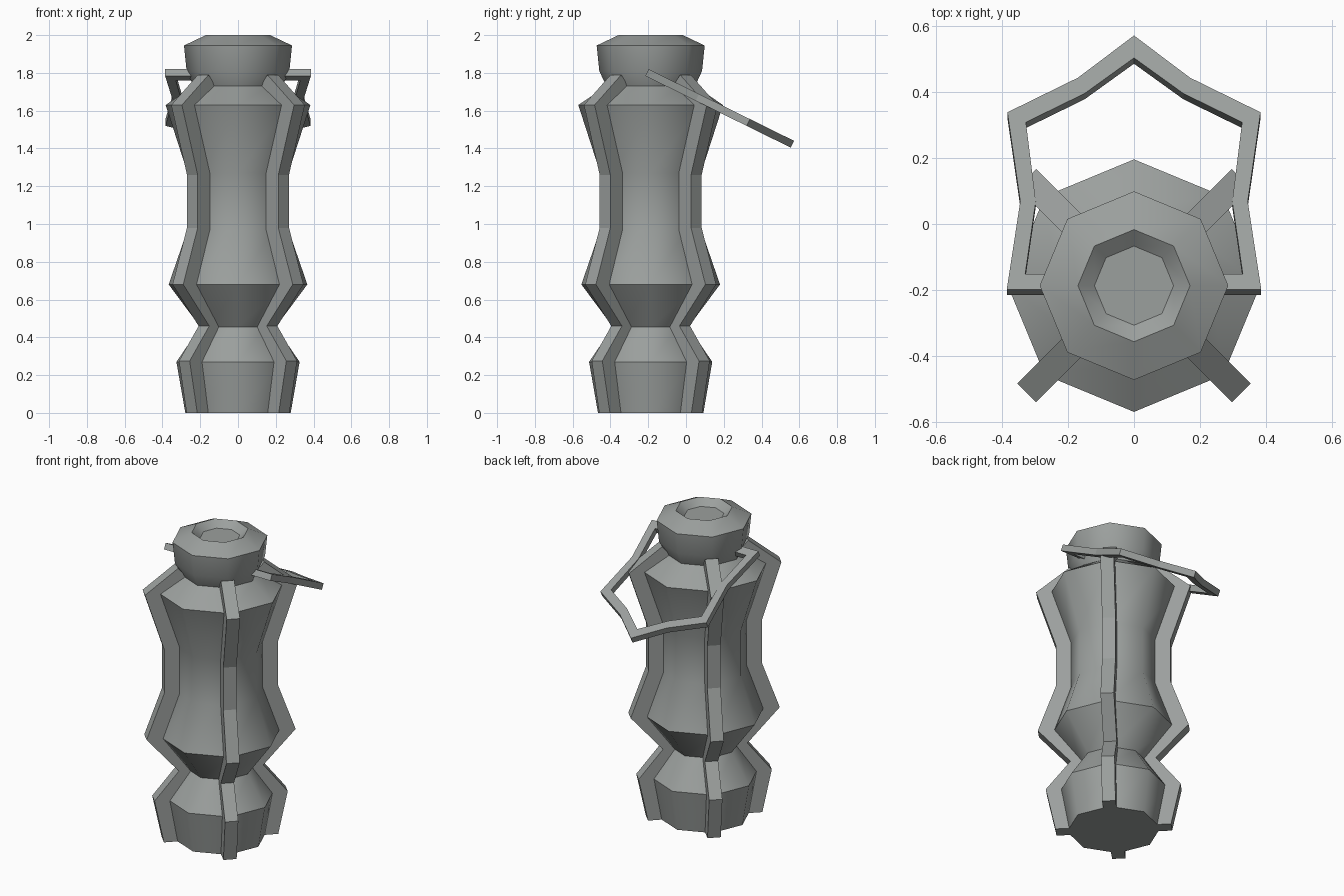
import bpy, bmesh, math
from mathutils import Vector, Matrix

if "Cube" in bpy.data.objects:
    bpy.data.objects.remove(bpy.data.objects["Cube"])

AXIS_Y = -0.187

grey = bpy.data.materials.new("plain_grey")
grey.use_nodes = True
COLOUR = (0.33, 0.35, 0.34, 1)
grey.diffuse_color = COLOUR
grey.node_tree.nodes["Principled BSDF"].inputs["Base Color"].default_value = COLOUR


def finish(bm, name):
    bmesh.ops.recalc_face_normals(bm, faces=bm.faces)
    mesh = bpy.data.meshes.new(name)
    bm.to_mesh(mesh)
    bm.free()
    mesh.materials.append(grey)
    obj = bpy.data.objects.new(name, mesh)
    bpy.context.collection.objects.link(obj)
    return obj


def lathe(name, profile, sides=8):
    """Eight-sided turned shape; profile rows are (radius, z, sharp)."""
    bm = bmesh.new()
    rings = []
    for r, z, _ in profile:
        rings.append([bm.verts.new((r * math.cos(math.tau * i / sides),
                                    AXIS_Y + r * math.sin(math.tau * i / sides), z))
                      for i in range(sides)])
    for low, high in zip(rings, rings[1:]):
        for i in range(sides):
            j = (i + 1) % sides
            bm.faces.new((low[i], low[j], high[j], high[i]))
    bm.faces.new(rings[0][::-1])
    bm.faces.new(rings[-1])
    for f in bm.faces:
        f.smooth = True
    for ring, row in zip(rings, profile):
        if row[2]:
            for i in range(sides):
                bm.edges.get((ring[i], ring[(i + 1) % sides])).smooth = False
    return finish(bm, name)


def slab(bm, outline, place, half):
    """Closed solid strip: outline is pairs of (outer, inner) points."""
    rows = []
    for outer, inner in outline:
        rows.append([bm.verts.new(place(p, s * half))
                     for p, s in ((outer, -1), (outer, 1), (inner, 1), (inner, -1))])
    for a, b in zip(rows, rows[1:]):
        for i in range(4):
            j = (i + 1) % 4
            bm.faces.new((a[i], a[j], b[j], b[i]))
    bm.faces.new(rows[0][::-1])
    bm.faces.new(rows[-1])


# Body, neck and hollow cap
lathe("body", [(0.279, 0, True), (0.326, 0.27, True), (0.2, 0.455, True),
               (0.367, 0.68, True), (0.267, 0.97, False), (0.267, 1.27, False),
               (0.383, 1.63, True), (0.235, 1.73, True)])
lathe("cap", [(0.235, 1.73, True), (0.272, 1.81, False), (0.286, 1.945, True),
              (0.17, 2.0, True), (0.12, 1.96, True)])

# Four ribs following the body on the diagonals
rib_profile = [((0.345, 0), (0.2, 0)), ((0.402, 0.275), (0.25, 0.27)),
               ((0.255, 0.46), (0.14, 0.455)), ((0.45, 0.68), (0.28, 0.68)),
               ((0.342, 0.98), (0.2, 0.98)), ((0.342, 1.26), (0.2, 1.27)),
               ((0.46, 1.63), (0.3, 1.6)), ((0.26, 1.79), (0.2, 1.72))]
for k, name in enumerate(("back_left_rib", "back_right_rib", "front_right_rib", "front_left_rib")):
    turn = Matrix.Rotation(math.radians(45 + 90 * k), 3, "Z")

    def place_rib(p, side):
        return turn @ Vector((p[0], side, p[1])) + Vector((0, AXIS_Y, 0))
    rib = bmesh.new()
    slab(rib, rib_profile, place_rib, 0.04)
    finish(rib, name)

# Tilted carrying loop, hinged at both sides of the cap
SLOPE = -0.493
normal = Vector((0, -SLOPE, 1)).normalized()


def place_loop(p, side):
    return Vector((p[0], p[1], 1.70 + SLOPE * p[1])) + normal * side


half_loop = [((0.24, -0.207), (0.24, -0.16)), ((0.386, -0.207), (0.33, -0.16)),
             ((0.345, 0.06), (0.298, 0.06)), ((0.384, 0.33), (0.328, 0.3)),
             ((0.17, 0.435), (0.15, 0.387))]
tip = [((0, 0.563), (0, 0.495))]
mirrored = [((-o[0], o[1]), (-i[0], i[1])) for o, i in reversed(half_loop)]
loop = bmesh.new()
slab(loop, half_loop + tip + mirrored, place_loop, 0.02)
finish(loop, "carry_loop")
